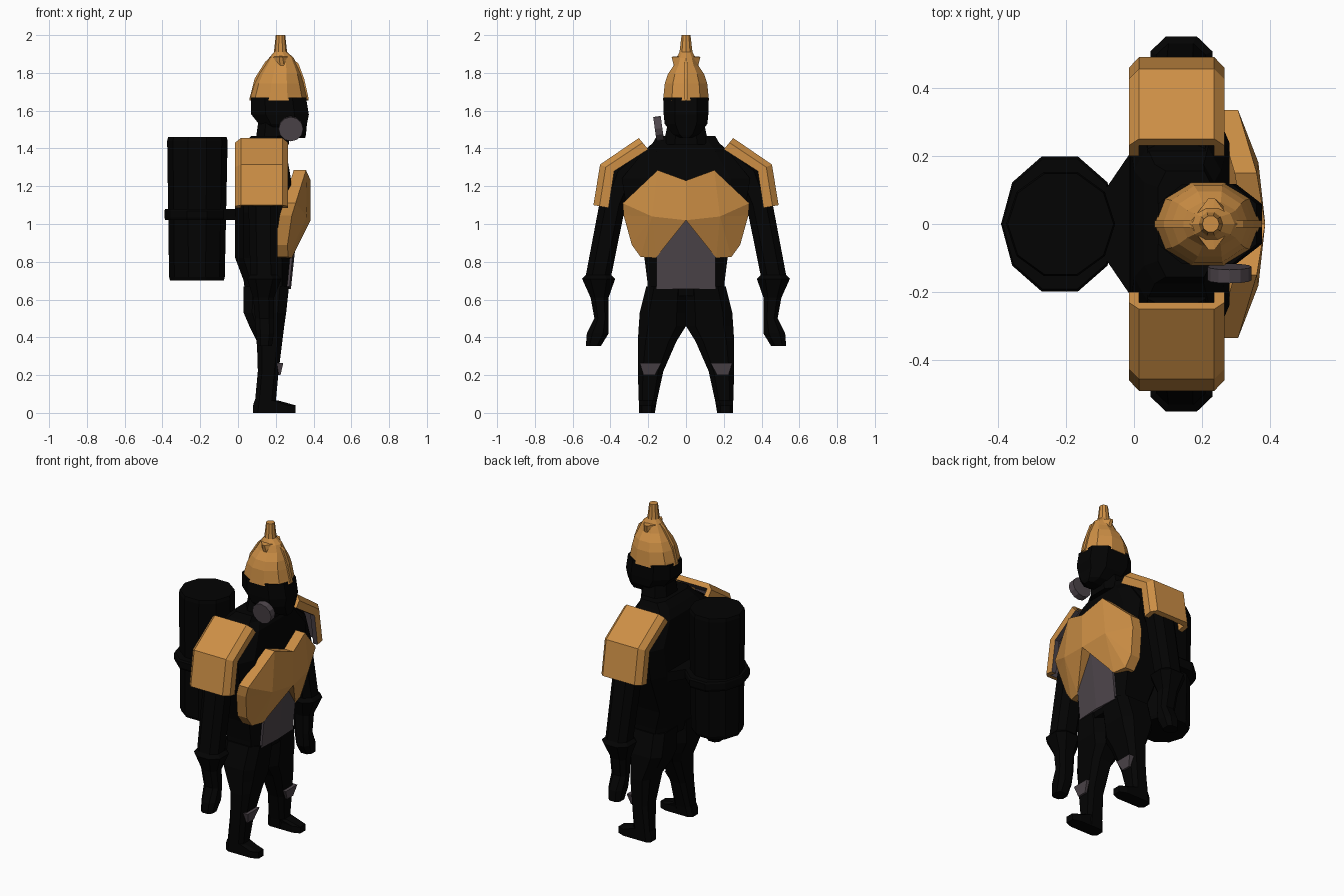
import bpy
import bmesh
from math import cos, sin, tau, radians
from mathutils import Matrix

cube = bpy.data.objects.get("Cube")
if cube:
    bpy.data.objects.remove(cube, do_unlink=True)


def make_material(name, rgb):
    mat = bpy.data.materials.new(name)
    mat.use_nodes = True
    colour = (*rgb, 1)
    mat.diffuse_color = colour
    node = next(n for n in mat.node_tree.nodes if n.type == "BSDF_PRINCIPLED")
    node.inputs["Base Color"].default_value = colour
    node.inputs["Roughness"].default_value = 0.8
    return mat


BLACK = make_material("matte black", (0.001, 0.001, 0.001))
BRASS = make_material("brass", (0.61, 0.275, 0.06))
GREY = make_material("warm grey", (0.075, 0.06, 0.07))


def finish(name, bm, mats, mirror=False, rule=None):
    """Turn a bmesh into a flat shaded object, optionally mirrored across y."""
    bmesh.ops.recalc_face_normals(bm, faces=bm.faces)
    if rule:
        bm.normal_update()
        for face in bm.faces:
            face.material_index = int(rule(face))
    mesh = bpy.data.meshes.new(name)
    bm.to_mesh(mesh)
    bm.free()
    for mat in mats:
        mesh.materials.append(mat)
    obj = bpy.data.objects.new(name, mesh)
    bpy.context.collection.objects.link(obj)
    if mirror:
        mod = obj.modifiers.new("Mirror", "MIRROR")
        mod.use_axis = (False, True, False)
    return obj


def skin(name, rings, mats, mirror=False, rule=None):
    """Join equal rings of points into a closed, capped body."""
    bm = bmesh.new()
    loops = [[bm.verts.new(p) for p in ring] for ring in rings]
    count = len(loops[0])
    for low, high in zip(loops, loops[1:]):
        for i in range(count):
            j = (i + 1) % count
            bm.faces.new((low[i], low[j], high[j], high[i]))
    bm.faces.new(loops[0])
    bm.faces.new(loops[-1])
    return finish(name, bm, mats, mirror, rule)


def chamfered(k):
    """Unit square with cut corners."""
    return [(1, -k), (1, k), (k, 1), (-k, 1), (-1, k), (-1, -k), (-k, -1), (k, -1)]


def polygon(n):
    return [(cos(tau * i / n), sin(tau * i / n)) for i in range(n)]


def loft(name, sections, mat, shape, mirror=False):
    """Sections are (z, back, front, inner, outer); without inner they are centred."""
    rings = []
    for z, x0, x1, *ys in sections:
        y0, y1 = ys if len(ys) == 2 else (-ys[0], ys[0])
        rings.append([((x0 + x1) / 2 + u * (x1 - x0) / 2,
                       (y0 + y1) / 2 + v * (y1 - y0) / 2, z) for u, v in shape])
    return skin(name, rings, [mat], mirror)


def shell(name, points, faces, depth, mat):
    """Half of an armour plate, thickened backwards and mirrored."""
    bm = bmesh.new()
    front = [bm.verts.new(p) for p in points]
    back = [bm.verts.new((x - depth, y, z)) for x, y, z in points]
    for face in faces:
        bm.faces.new([front[i] for i in face])
        bm.faces.new([back[i] for i in reversed(face)])
    twin = dict(zip(front, back))
    rim = [e for e in bm.edges if e.is_boundary and e.verts[0] in twin]
    for edge in rim:
        a, b = edge.verts
        if abs(a.co.y) + abs(b.co.y) > 0:
            bm.faces.new((a, b, twin[b], twin[a]))
    return finish(name, bm, [mat], mirror=True)


# Body
loft("torso", [
    (.62, .04, .26, .2), (.7, .03, .27, .205), (.82, -.015, .275, .22),
    (1.06, -.015, .28, .31), (1.24, -.012, .28, .34), (1.385, 0, .255, .225),
    (1.43, .03, .235, .175), (1.465, .07, .23, .155)], BLACK, chamfered(.7))
loft("neck", [(1.42, .09, .27, .12), (1.56, .11, .27, .09)], BLACK, chamfered(.5))
loft("head", [
    (1.455, .24, .355, .03), (1.475, .17, .36, .07), (1.53, .11, .365, .113),
    (1.58, .07, .375, .118), (1.67, .07, .36, .118)], BLACK, chamfered(.5))

# Limbs
loft("legs", [
    (0, .08, .2, .165, .25), (.06, .09, .2, .155, .25), (.22, .105, .215, .12, .255),
    (.38, .1, .235, .05, .255), (.46, .06, .245, 0, .25), (.53, .03, .255, 0, .245),
    (.67, .03, .27, 0, .21)], BLACK, chamfered(.6), mirror=True)
loft("boots", [
    (0, .08, .305, .165, .25), (.04, .08, .305, .165, .25),
    (.065, .087, .215, .157, .25)], BLACK, chamfered(.6), mirror=True)
loft("arms", [
    (.355, .1, .18, .45, .53), (.42, .095, .19, .41, .525), (.5, .09, .19, .41, .485),
    (.61, .08, .19, .41, .505), (.71, .048, .23, .375, .55), (.73, .065, .21, .395, .53),
    (1.1, .055, .21, .32, .46), (1.28, .04, .215, .24, .4),
    (1.395, .04, .21, .16, .24)], BLACK, chamfered(.5), mirror=True)

# Chest armour: upper row, ridge, then the lower lobes
shell("chest_plate", [
    (.385, 0, 1.23), (.36, .15, 1.285), (.305, .335, 1.11), (.385, 0, 1.02),
    (.365, .18, 1.04), (.285, .33, 1.045), (.262, .287, .89), (.265, .24, .825),
    (.285, .16, .82)],
    [(0, 1, 4, 3), (1, 2, 4), (2, 5, 4), (4, 5, 6), (4, 6, 7), (4, 7, 8), (3, 4, 8)],
    .065, BRASS)
shell("belly_plate", [
    (.32, 0, 1.03), (.29, .155, .84), (.272, .155, .655), (.28, 0, .655)],
    [(0, 1, 2, 3)], .04, GREY)
shell("knee_plates", [
    (.24, .13, .265), (.24, .245, .265), (.225, .225, .2), (.225, .165, .2)],
    [(0, 1, 2, 3)], .05, GREY)

# Shoulder armour: bent channel with bevelled sides, flanges and a grey lining
outer = [(.25, 1.455), (.455, 1.315), (.49, 1.1)]
inner = [(.2, 1.395), (.38, 1.28), (.41, 1.085)]
back, front, bevel = -.015, .265, .03
rings = []
for (oy, oz), (iy, iz) in zip(outer, inner):
    my, mz = iy + (oy - iy) * .6, iz + (oz - iz) * .6
    rings.append([(back, iy, iz), (back, my, mz), (back + bevel, oy, oz),
                  (front - bevel, oy, oz), (front, my, mz), (front, iy, iz),
                  (front - bevel, iy, iz), (front - bevel, my, mz),
                  (back + bevel, my, mz), (back + bevel, iy, iz)])
skin("shoulder_plates", rings, [BRASS, GREY], mirror=True,
     rule=lambda f: f.normal.y < -.3 and f.normal.z < 0)

# Helmet with flared rim, crown and spike
loft("helmet", [
    (1.655, .06, .372, .128), (1.68, .065, .365, .125), (1.745, .085, .35, .118),
    (1.795, .11, .335, .1), (1.84, .14, .315, .068), (1.88, .165, .295, .052),
    (1.91, .19, .26, .036), (2, .2, .25, .025)], BRASS, polygon(10))
loft("helmet_crown", [
    (1.82, .16, .31, .06), (1.885, .17, .285, .076), (1.89, .19, .26, .03)],
    BRASS, chamfered(.15))
crest = [(.06, 1.66), (.375, 1.66), (.35, 1.77), (.32, 1.85), (.255, 1.9),
         (.19, 1.9), (.145, 1.86), (.088, 1.77)]
skin("helmet_crest", [[(x, y, z) for x, z in crest] for y in (-.01, .01)], [BRASS])

# Breathing filter on one side of the mask
bm = bmesh.new()
bmesh.ops.create_cone(bm, cap_ends=True, segments=12, radius1=.065, radius2=.065, depth=.04,
                      matrix=Matrix.Translation((.28, -.145, 1.505))
                      @ Matrix.Rotation(radians(98), 4, "X"))
finish("mask_filter", bm, [GREY])

# Back tank, its wider band and the bracket holding it
loft("back_tank", [
    (.7, -.36, -.075, .145), (.72, -.365, -.07, .155), (1.44, -.375, -.055, .16),
    (1.46, -.37, -.06, .155)], BLACK, polygon(10))
loft("tank_band", [
    (1.02, -.385, -.05, .2), (1.035, -.39, -.045, .208), (1.07, -.39, -.045, .208),
    (1.08, -.385, -.05, .2)], BLACK, polygon(10))
bracket = [(.03, -.24), (.03, .24), (-.01, .21), (-.085, .1), (-.085, -.1), (-.01, -.21)]
skin("tank_bracket", [[(x, y, z) for x, y in bracket] for z in (1.02, 1.08)], [BLACK])
